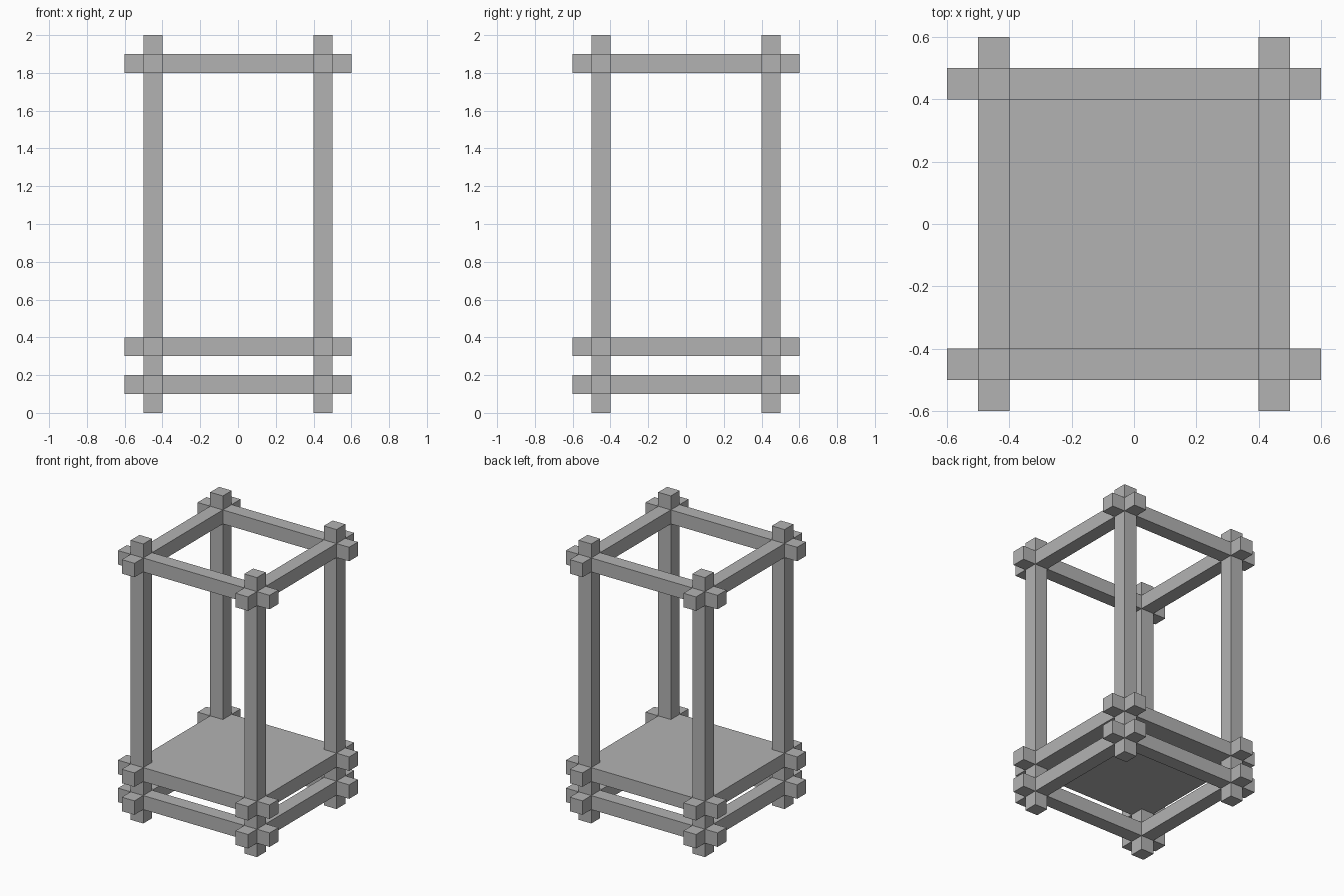
import bpy

cube = bpy.data.objects.get("Cube")
if cube:
    bpy.data.objects.remove(cube, do_unlink=True)

# One plain grey for the whole frame
grey = bpy.data.materials.new("plain_grey")
grey.use_nodes = True
colour = (0.45, 0.45, 0.45, 1)
grey.diffuse_color = colour
grey.node_tree.nodes["Principled BSDF"].inputs["Base Color"].default_value = colour

BEAM = 0.1      # beam thickness
OFFSET = 0.45   # beam centre distance from the middle
LENGTH = 1.2    # rail length, ends overhang the posts
HEIGHT = 2.0


def box(name, centre, size):
    bpy.ops.mesh.primitive_cube_add(size=1, location=centre)
    obj = bpy.context.object
    obj.name = name
    obj.scale = size
    bpy.ops.object.transform_apply(location=False, rotation=False, scale=True)
    obj.data.materials.append(grey)
    return obj


# Corner posts
for y, depth in ((-OFFSET, "front"), (OFFSET, "back")):
    for x, side in ((-OFFSET, "right"), (OFFSET, "left")):
        box(f"{depth}_{side}_post", (x, y, HEIGHT / 2), (BEAM, BEAM, HEIGHT))

# Three rings of crossing rails
for level, z in (("bottom", 0.15), ("shelf", 0.35), ("top", 1.85)):
    for s, depth, side in ((-1, "front", "right"), (1, "back", "left")):
        box(f"{level}_{depth}_rail", (0, s * OFFSET, z), (LENGTH, BEAM, BEAM))
        box(f"{level}_{side}_rail", (s * OFFSET, 0, z), (BEAM, LENGTH, BEAM))

# Solid shelf flush with the middle ring
inner = 2 * OFFSET - BEAM
box("shelf_panel", (0, 0, 0.35), (inner, inner, BEAM))
